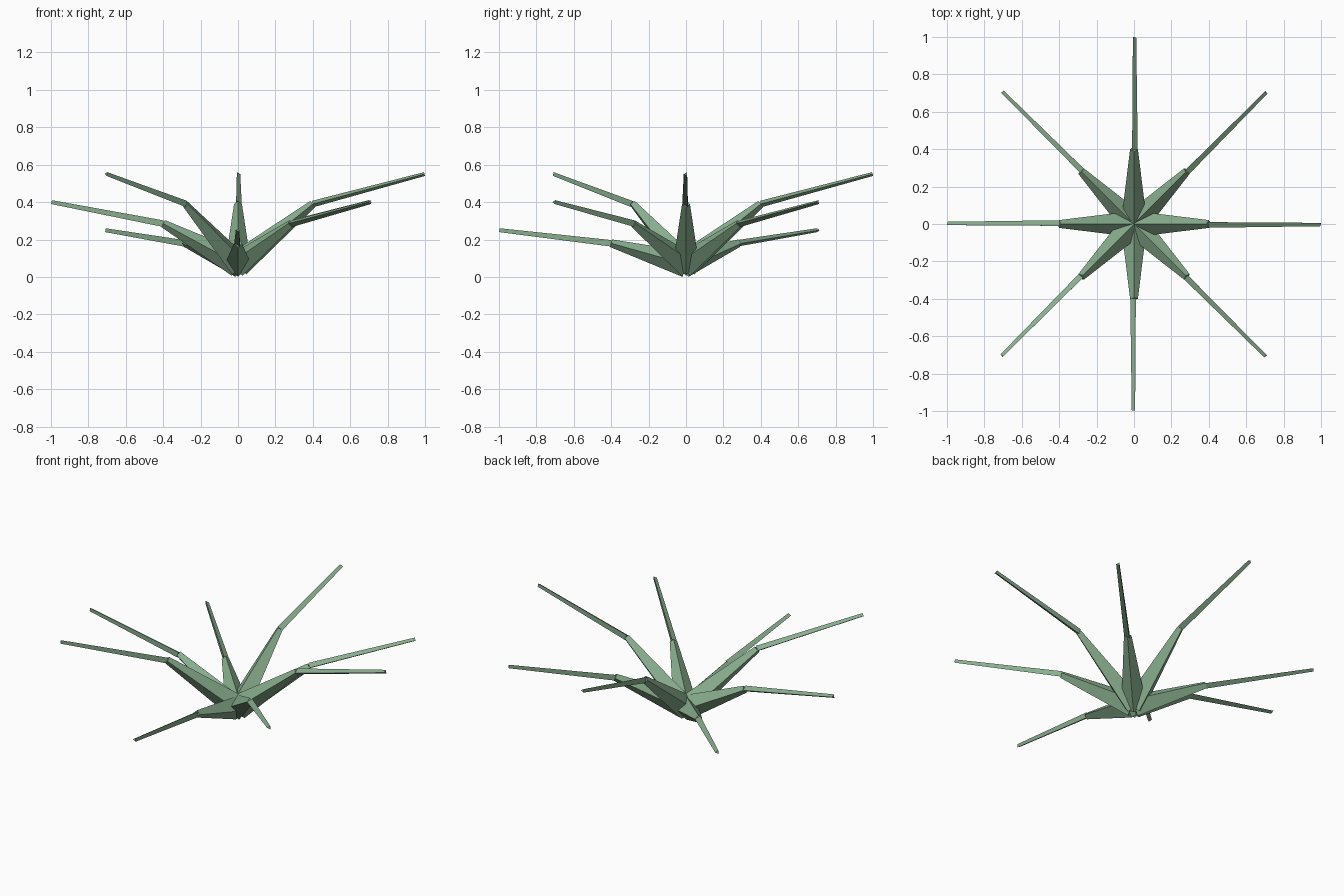
import bpy, bmesh
from math import cos, sin, pi
from mathutils import Vector

if "Cube" in bpy.data.objects:
    bpy.data.objects.remove(bpy.data.objects["Cube"])

mat = bpy.data.materials.new("leaf_green")
mat.diffuse_color = (0.25, 0.42, 0.27, 1)
mat.use_nodes = True
mat.node_tree.nodes["Principled BSDF"].inputs["Base Color"].default_value = mat.diffuse_color


def tapered(name, a, b, r1, r2, sides, start):
    """Tapered prism from a to b; section angles run from the right side towards up."""
    a, b = Vector(a), Vector(b)
    d = (b - a).normalized()
    right = d.cross(Vector((0, 0, 1))).normalized()
    up = right.cross(d)
    bm = bmesh.new()
    rings = []
    for p, r in ((a, r1), (b, r2)):
        angles = [start + 2 * pi * k / sides for k in range(sides)]
        rings.append([bm.verts.new(p + r * (cos(t) * right + sin(t) * up)) for t in angles])
    for k in range(sides):
        n = (k + 1) % sides
        bm.faces.new((rings[0][k], rings[0][n], rings[1][n], rings[1][k]))
    bm.faces.new(rings[0])
    bm.faces.new(rings[1])
    bmesh.ops.recalc_face_normals(bm, faces=bm.faces)
    me = bpy.data.meshes.new(name)
    bm.to_mesh(me)
    bm.free()
    me.materials.append(mat)
    ob = bpy.data.objects.new(name, me)
    bpy.context.collection.objects.link(ob)


# Eight leaves, going clockwise, cycling through three heights (joint z, tip z)
HEIGHTS = [(0.39, 0.55), (0.285, 0.40), (0.18, 0.25)]
BASE_Z = 0.068
for i in range(8):
    t = -i * pi / 4
    joint_z, tip_z = HEIGHTS[i % 3]
    joint = (0.4 * cos(t), 0.4 * sin(t), joint_z)
    tip = (0.997 * cos(t), 0.997 * sin(t), tip_z)
    # thick diamond-section lower leaf
    tapered(f"leaf_base_{i + 1}", (0, 0, BASE_Z), joint, 0.07, 0.021, 4, 0)
    # thin three-sided leaf tip
    tapered(f"leaf_tip_{i + 1}", joint, tip, 0.02, 0.012, 3, 0)
